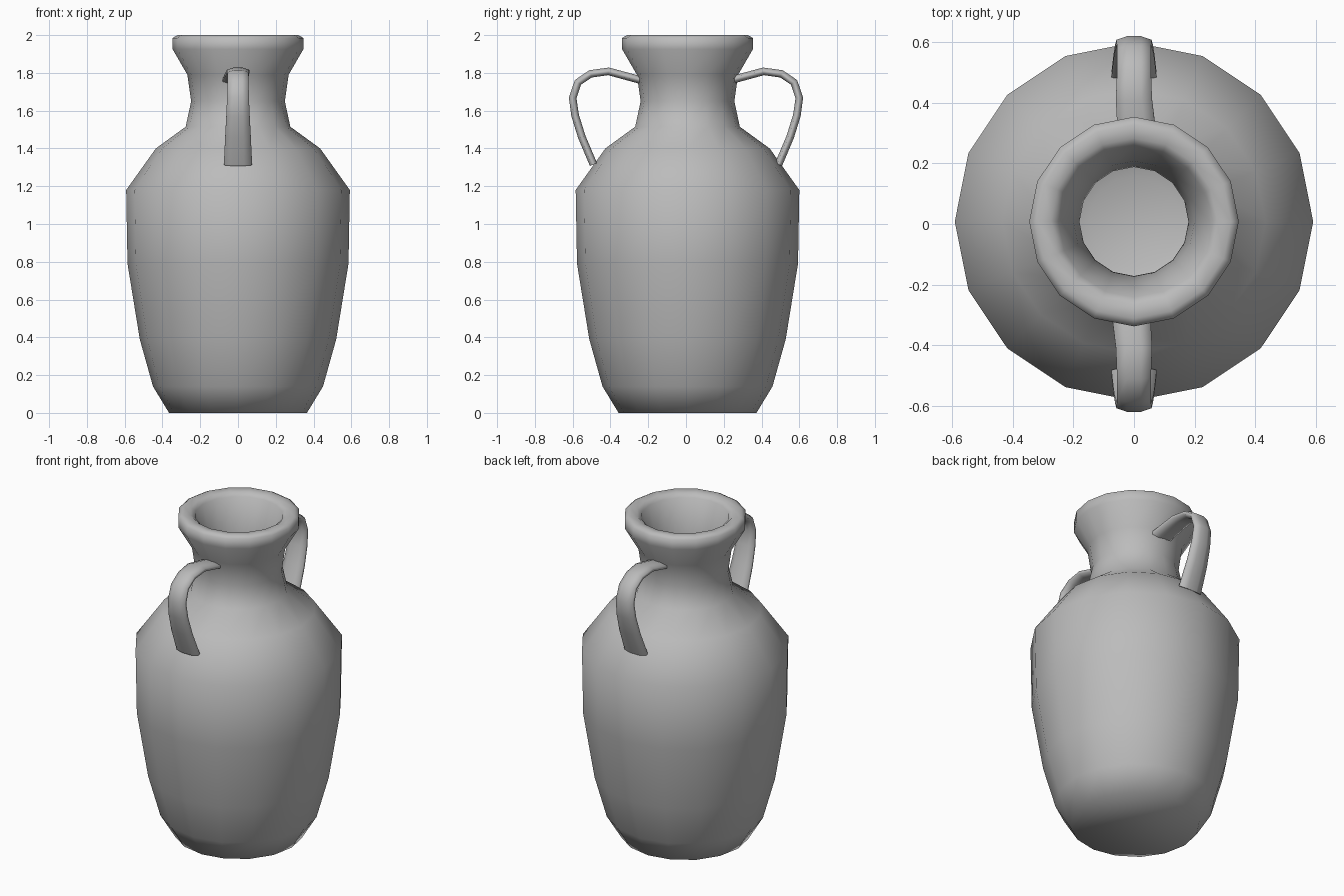
import bpy, bmesh, math
from mathutils import Vector

cube = bpy.data.objects.get("Cube")
if cube:
    bpy.data.objects.remove(cube, do_unlink=True)

SIDES = 16
BODY_Y = 0.008

clay = bpy.data.materials.new("grey_clay")
clay.use_nodes = True
clay.diffuse_color = (0.5, 0.5, 0.5, 1)
clay.node_tree.nodes["Principled BSDF"].inputs["Base Color"].default_value = (0.5, 0.5, 0.5, 1)


def skin(name, rings):
    """Join equal rings of points into a closed, capped, smooth surface."""
    bm = bmesh.new()
    loops = [[bm.verts.new(p) for p in ring] for ring in rings]
    count = len(loops[0])
    for a, b in zip(loops, loops[1:]):
        for i in range(count):
            j = (i + 1) % count
            bm.faces.new((a[i], a[j], b[j], b[i]))
    bm.faces.new(loops[0])
    bm.faces.new(loops[-1])
    bmesh.ops.recalc_face_normals(bm, faces=bm.faces)
    for face in bm.faces:
        face.smooth = True
    mesh = bpy.data.meshes.new(name)
    bm.to_mesh(mesh)
    bm.free()
    mesh.materials.append(clay)
    obj = bpy.data.objects.new(name, mesh)
    bpy.context.collection.objects.link(obj)
    return obj


def circle(radius, z):
    angles = [math.tau * i / SIDES for i in range(SIDES)]
    return [(radius * math.cos(a), BODY_Y + radius * math.sin(a), z) for a in angles]


# Jar: outer wall up to the rim, then the hollow inside down to its floor
outer = [(0.365, 0), (0.45, 0.14), (0.52, 0.39), (0.585, 0.79), (0.592, 1.18),
         (0.435, 1.40), (0.277, 1.515), (0.248, 1.65), (0.268, 1.79),
         (0.346, 1.925), (0.346, 1.985), (0.32, 2.0)]
inner = [(0.275, 1.995), (0.25, 1.975), (0.2, 1.79), (0.18, 1.65), (0.21, 1.5),
         (0.38, 1.36), (0.52, 1.16), (0.515, 0.79), (0.45, 0.4), (0.36, 0.16), (0.15, 0.07)]
skin("jar_body", [circle(r, z) for r, z in outer + inner])

# Handles: a flat oval swept along a bowed path, wider at the shoulder
path = [(0.24, 1.762), (0.41, 1.808), (0.505, 1.795), (0.572, 1.75),
        (0.6, 1.668), (0.587, 1.575), (0.552, 1.462), (0.49, 1.315)]
widths = [0.066, 0.06, 0.056, 0.056, 0.058, 0.062, 0.068, 0.075]


def handle(name, turn):
    points = [Vector((0, y, z)) for y, z in path]
    rings = []
    for k, (p, width) in enumerate(zip(points, widths)):
        along = (points[min(k + 1, len(points) - 1)] - points[max(k - 1, 0)]).normalized()
        normal = along.cross(Vector((1, 0, 0)))
        shift = 0.015 if k == 0 else 0
        ring = []
        for i in range(8):
            a = math.tau * (i + 0.5) / 8
            q = p + normal * 0.022 * math.sin(a)
            q.x = shift + width * 1.08 * math.cos(a)
            ring.append((q.x * turn, q.y * turn, q.z))
        rings.append(ring)
    return skin(name, rings)


handle("back_handle", 1)
handle("front_handle", -1)

# Smooth shading, keeping only the hard folds sharp
bpy.ops.object.select_all(action="DESELECT")
for name in ("jar_body", "back_handle", "front_handle"):
    obj = bpy.data.objects[name]
    obj.select_set(True)
    bpy.context.view_layer.objects.active = obj
bpy.ops.object.shade_smooth_by_angle(angle=math.radians(75))
